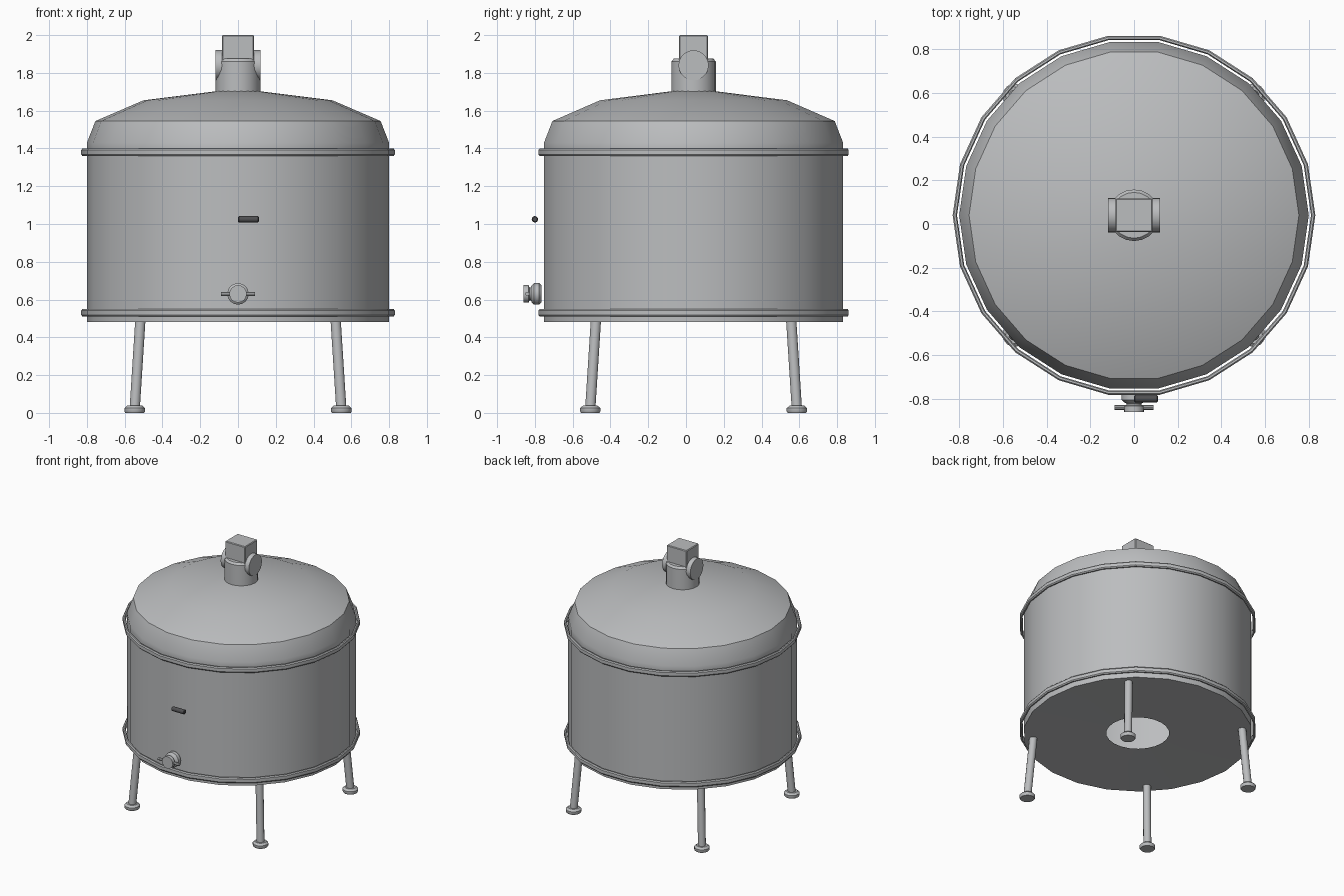
import bpy, math
from mathutils import Vector

cube = bpy.data.objects.get("Cube")
if cube:
    bpy.data.objects.remove(cube, do_unlink=True)

CY = 0.04      # depth of the vessel axis
SIDES = 22


def material(name, rgb):
    m = bpy.data.materials.new(name)
    m.use_nodes = True
    m.diffuse_color = (*rgb, 1)
    m.node_tree.nodes["Principled BSDF"].inputs["Base Color"].default_value = (*rgb, 1)
    return m


steel = material("brushed steel", (0.5, 0.51, 0.52))
dark = material("dark plastic", (0.08, 0.08, 0.085))


def lathe(name, profile, base, axis=(0, 0, 1), sides=16, mat=steel, closed=False, smooth=35):
    """Revolve (radius, height) points around an axis through base."""
    verts, faces, rings = [], [], []
    for r, h in profile:
        if r == 0:
            rings.append([len(verts)] * sides)
            verts.append((0, 0, h))
        else:
            rings.append([len(verts) + i for i in range(sides)])
            for i in range(sides):
                a = math.tau * i / sides
                verts.append((r * math.cos(a), r * math.sin(a), h))
    pairs = list(zip(rings, rings[1:]))
    if closed:
        pairs.append((rings[-1], rings[0]))
    for lo, hi in pairs:
        for i in range(sides):
            j = (i + 1) % sides
            quad = list(dict.fromkeys((lo[i], lo[j], hi[j], hi[i])))
            faces.append(quad)
    me = bpy.data.meshes.new(name)
    me.from_pydata(verts, [], faces)
    me.materials.append(mat)
    ob = bpy.data.objects.new(name, me)
    bpy.context.collection.objects.link(ob)
    ob.location = base
    ob.rotation_euler = Vector(axis).to_track_quat('Z', 'Y').to_euler()
    bpy.ops.object.select_all(action='DESELECT')
    ob.select_set(True)
    bpy.context.view_layer.objects.active = ob
    bpy.ops.object.shade_smooth_by_angle(angle=math.radians(smooth))
    return ob


def rod(name, a, b, r, sides=12, mat=steel, bevel=0.0):
    """Capped cylinder between two points, with optional chamfered ends."""
    a, b = Vector(a), Vector(b)
    n = (b - a).length
    profile = [(0, 0), (r - bevel, 0), (r, bevel), (r, n - bevel), (r - bevel, n), (0, n)]
    if bevel == 0:
        profile = [(0, 0), (r, 0), (r, n), (0, n)]
    return lathe(name, profile, a, b - a, sides, mat)


# Vessel: underside with a drain opening, straight wall
lathe("tank_body", [(0.22, 0.49), (0.8, 0.48), (0.8, 1.4)], (0, CY, 0), sides=SIDES)

# Domed lid
lathe("lid", [(0.8, 1.4), (0.8, 1.43), (0.755, 1.545), (0.5, 1.655), (0.1, 1.705), (0, 1.705)],
      (0, CY, 0), sides=SIDES, smooth=28)

# Hoops standing just off the wall
hoop = [(0.81, -0.012), (0.815, -0.02), (0.824, -0.02), (0.83, -0.012),
        (0.83, 0.012), (0.824, 0.02), (0.815, 0.02), (0.81, 0.012)]
for name, z in (("lower_hoop", 0.53), ("upper_hoop", 1.38)):
    lathe(name, hoop, (0, CY, z), sides=SIDES, closed=True)

# Splayed legs with round feet
for sx, side in ((1, "left"), (-1, "right")):
    for sy, end in ((-1, "front"), (1, "back")):
        foot = (sx * 0.547, CY + sy * 0.547)
        rod(f"{end}_{side}_leg", (*foot, 0.02), (sx * 0.517, CY + sy * 0.517, 0.49), 0.028)
        lathe(f"{end}_{side}_foot",
              [(0, 0), (0.05, 0), (0.055, 0.008), (0.055, 0.025), (0.04, 0.038), (0, 0.038)],
              (*foot, 0), sides=14)

# Top fitting: neck, side caps and square block
lathe("neck", [(0.118, 1.69), (0.118, 1.86), (0.105, 1.875), (0, 1.875)], (0, CY, 0), sides=20)
for sx, side in ((1, "left"), (-1, "right")):
    rod(f"{side}_neck_cap", (sx * 0.085, CY, 1.84), (sx * 0.12, CY, 1.84), 0.08, 20)
bpy.ops.mesh.primitive_cube_add(size=1, location=(0, CY, 1.93))
block = bpy.context.object
block.name = "motor_block"
block.scale = (0.17, 0.152, 0.14)
bpy.ops.object.transform_apply(location=False, rotation=False, scale=True)
block.data.materials.append(steel)
chamfer = block.modifiers.new("chamfer", 'BEVEL')
chamfer.width = 0.005
chamfer.segments = 1

# Outlet tap on the front, with a cross handle
lathe("outlet_tap",
      [(0, 0), (0.045, 0), (0.057, 0.012), (0.057, 0.04), (0.045, 0.052), (0.034, 0.056),
       (0.034, 0.064), (0.046, 0.068), (0.046, 0.095), (0, 0.095)],
      (0, -0.765, 0.63), (0, -1, 0))
rod("tap_handle", (-0.09, -0.84, 0.63), (0.09, -0.84, 0.63), 0.011, 8)

# Dark grip in front of the wall
rod("grip", (0, -0.8, 1.025), (0.11, -0.8, 1.025), 0.017, 12, dark, 0.005)
